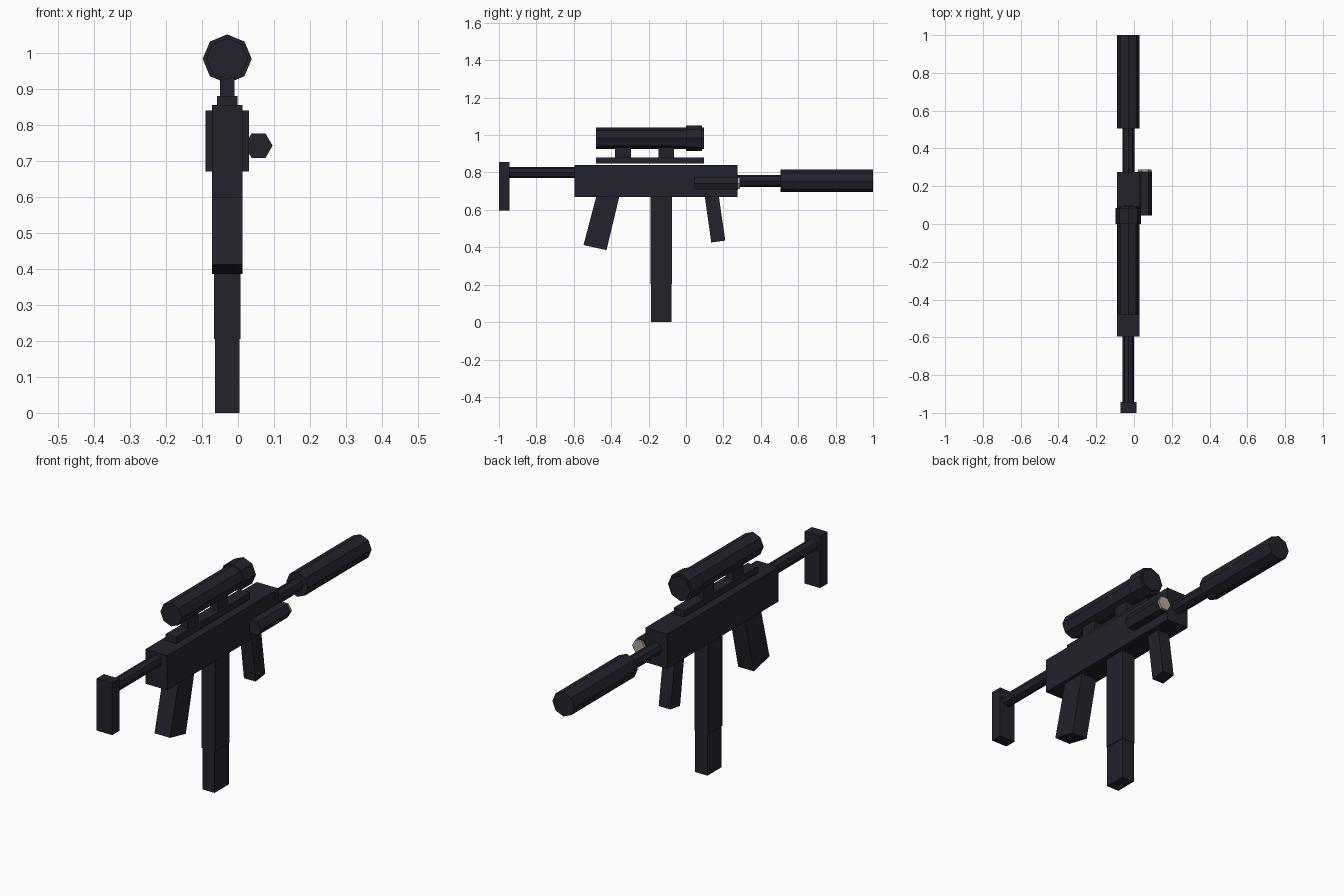
import bpy, bmesh, math
from mathutils import Matrix, Vector

if "Cube" in bpy.data.objects:
    bpy.data.objects.remove(bpy.data.objects["Cube"])

CX = -0.03  # centre plane of the main parts


def material(name, rgb):
    m = bpy.data.materials.new(name)
    m.diffuse_color = (*rgb, 1)
    m.use_nodes = True
    m.node_tree.nodes["Principled BSDF"].inputs["Base Color"].default_value = m.diffuse_color
    return m


dark = material("dark gunmetal", (0.016, 0.016, 0.026))
glass = material("lens beige", (0.43, 0.39, 0.29))


def finish(name, bm, mat):
    bmesh.ops.recalc_face_normals(bm, faces=bm.faces)
    me = bpy.data.meshes.new(name)
    bm.to_mesh(me)
    bm.free()
    me.materials.append(mat)
    bpy.context.collection.objects.link(bpy.data.objects.new(name, me))


def slab(name, width, outline, mat=dark):
    """Side outline of (y, z) points, extruded across x around the centre plane."""
    bm = bmesh.new()
    face = bm.faces.new([bm.verts.new((CX - width / 2, y, z)) for y, z in outline])
    out = bmesh.ops.extrude_face_region(bm, geom=[face])
    bmesh.ops.translate(bm, vec=(width, 0, 0),
                        verts=[v for v in out["geom"] if isinstance(v, bmesh.types.BMVert)])
    finish(name, bm, mat)


def box(name, width, y0, y1, z0, z1):
    slab(name, width, [(y0, z0), (y1, z0), (y1, z1), (y0, z1)])


def tube(name, r, y0, y1, z, x=CX, sides=8, mat=dark):
    """Solid prism along y with a corner pointing sideways."""
    bm = bmesh.new()
    bmesh.ops.create_cone(bm, cap_ends=True, segments=sides, radius1=r, radius2=r, depth=y1 - y0)
    a = bm.verts[:][0].co
    spin = Matrix.Rotation(-math.atan2(a.y, a.x), 4, 'Z')
    place = Matrix.Translation(Vector((x, (y0 + y1) / 2, z)))
    bm.transform(place @ Matrix.Rotation(math.pi / 2, 4, 'X') @ spin)
    finish(name, bm, mat)


# Receiver and shoulder stock
box("receiver", 0.12, -0.595, 0.275, 0.67, 0.84)
tube("stock_tube", 0.03, -0.95, -0.58, 0.80)
box("stock_plate", 0.085, -1.0, -0.943, 0.598, 0.855)

# Barrel and its thick front sleeve
tube("barrel", 0.032, 0.26, 0.52, 0.755)
tube("barrel_sleeve", 0.06, 0.505, 1.0, 0.755)

# Grips, leaning in the side plane
slab("rear_grip", 0.085, [(-0.548, 0.412), (-0.425, 0.385), (-0.352, 0.69), (-0.475, 0.69)])
slab("front_grip", 0.064, [(0.135, 0.426), (0.21, 0.436), (0.173, 0.69), (0.098, 0.69)])

# Magazine in two steps
box("magazine_upper", 0.074, -0.19, -0.075, 0.205, 0.69)
box("magazine_lower", 0.067, -0.188, -0.077, 0.0, 0.21)

# Sight on its rail and mounts
box("sight_rail", 0.058, -0.48, 0.097, 0.848, 0.88)
for i, y in enumerate((-0.337, -0.105)):
    box(f"sight_mount_{i + 1}", 0.04, y - 0.042, y + 0.042, 0.875, 0.94)
tube("sight_body", 0.058, -0.48, 0.095, 0.983)
tube("sight_ring", 0.068, 0.0, 0.086, 0.983)

# Side lamp
tube("lamp_body", 0.039, 0.045, 0.277, 0.742, x=0.057, sides=6)
tube("lamp_lens", 0.036, 0.27, 0.288, 0.742, x=0.057, sides=6, mat=glass)
